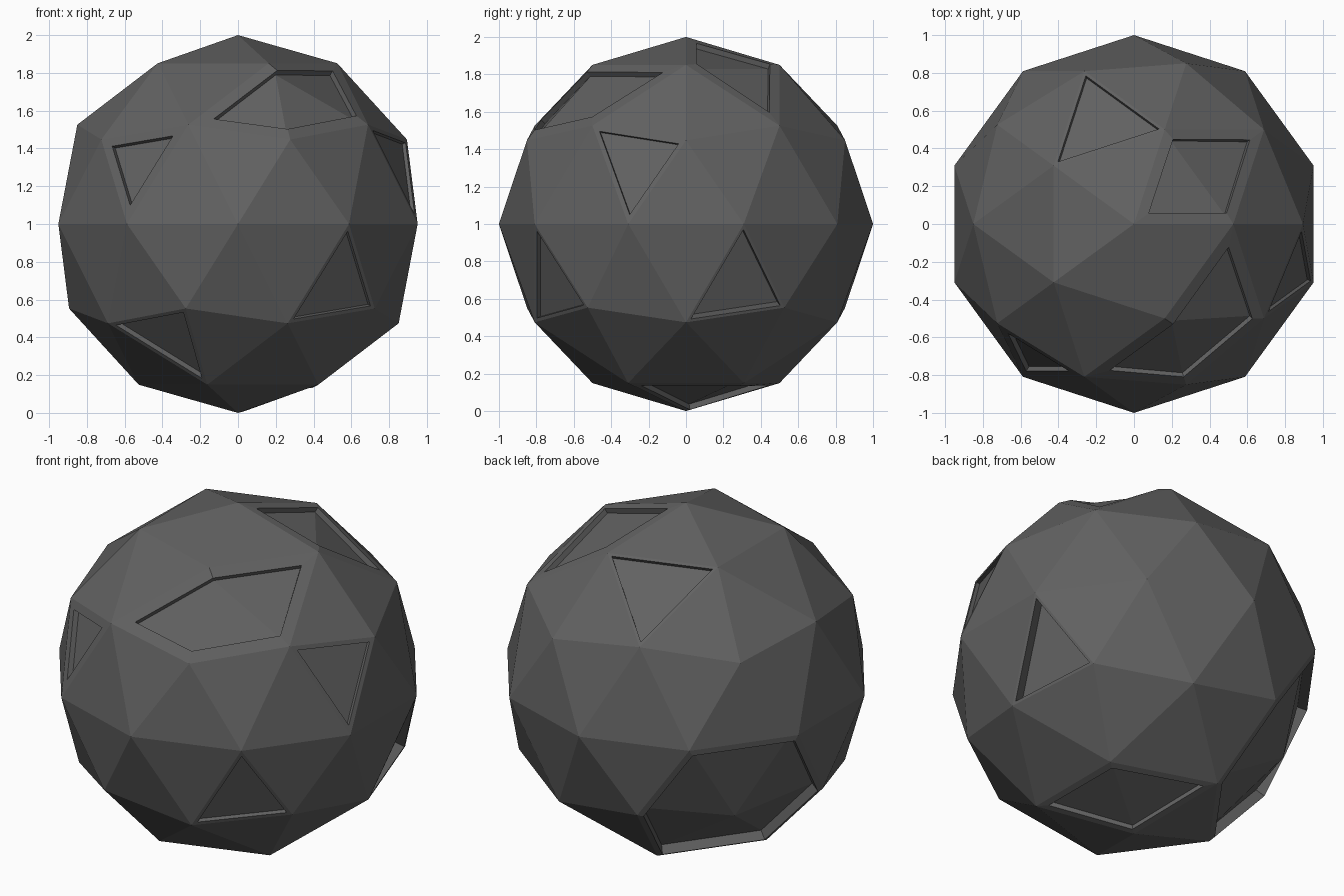
import bpy
import bmesh
from mathutils import Vector

default_cube = bpy.data.objects.get("Cube")
if default_cube:
    bpy.data.objects.remove(default_cube, do_unlink=True)

# Dark stone colour
stone = bpy.data.materials.new("dark_grey")
stone.use_nodes = True
grey = (0.12, 0.12, 0.12, 1)
stone.diffuse_color = grey
stone.node_tree.nodes["Principled BSDF"].inputs["Base Color"].default_value = grey

# Faceted ball
bm = bmesh.new()
bmesh.ops.create_icosphere(bm, subdivisions=2, radius=1)
bm.normal_update()


def facing(*direction):
    """Facet that points most nearly along the direction."""
    d = Vector(direction).normalized()
    return max(bm.faces, key=lambda f: f.normal.dot(d))


def around(*point):
    """All facets that meet at the corner nearest the point."""
    p = Vector(point)
    return list(min(bm.verts, key=lambda v: (v.co - p).length).link_faces)


# Sunken panels: facets, rim width, depth
panels = [
    ([facing(.06, -.72, .61), facing(.38, -.62, .61), facing(.46, -.33, .74)], .066, .03),
    ([facing(.23, .17, .9), facing(.46, .33, .74)], .058, .03),
    ([facing(.28, 0, -.9), facing(.09, .27, -.9)], .035, .03),
    (around(-.69, .5, -.53), .033, .055),
    ([facing(-.53, -.72, .32)], .049, .03),
    ([facing(.53, -.72, -.32)], .019, .025),
    ([facing(-.38, -.62, -.61)], .022, .03),
    ([facing(.85, -.27, .32)], .025, .02),
    ([facing(.85, .28, -.32)], .015, .065),
    ([facing(-.18, .54, .74)], .016, .023),
]
for faces, rim, depth in panels:
    bmesh.ops.inset_region(bm, faces=faces, thickness=rim, depth=0,
                           use_boundary=True, use_even_offset=True)
    bm.normal_update()
    bmesh.ops.inset_region(bm, faces=faces, thickness=0, depth=-depth,
                           use_boundary=True, use_even_offset=True)
    bm.normal_update()

# Stand the ball on the ground
bmesh.ops.translate(bm, verts=bm.verts, vec=(0, 0, 1))
mesh = bpy.data.meshes.new("faceted_ball")
bm.to_mesh(mesh)
bm.free()
mesh.materials.append(stone)
ball = bpy.data.objects.new("faceted_ball", mesh)
bpy.context.collection.objects.link(ball)
